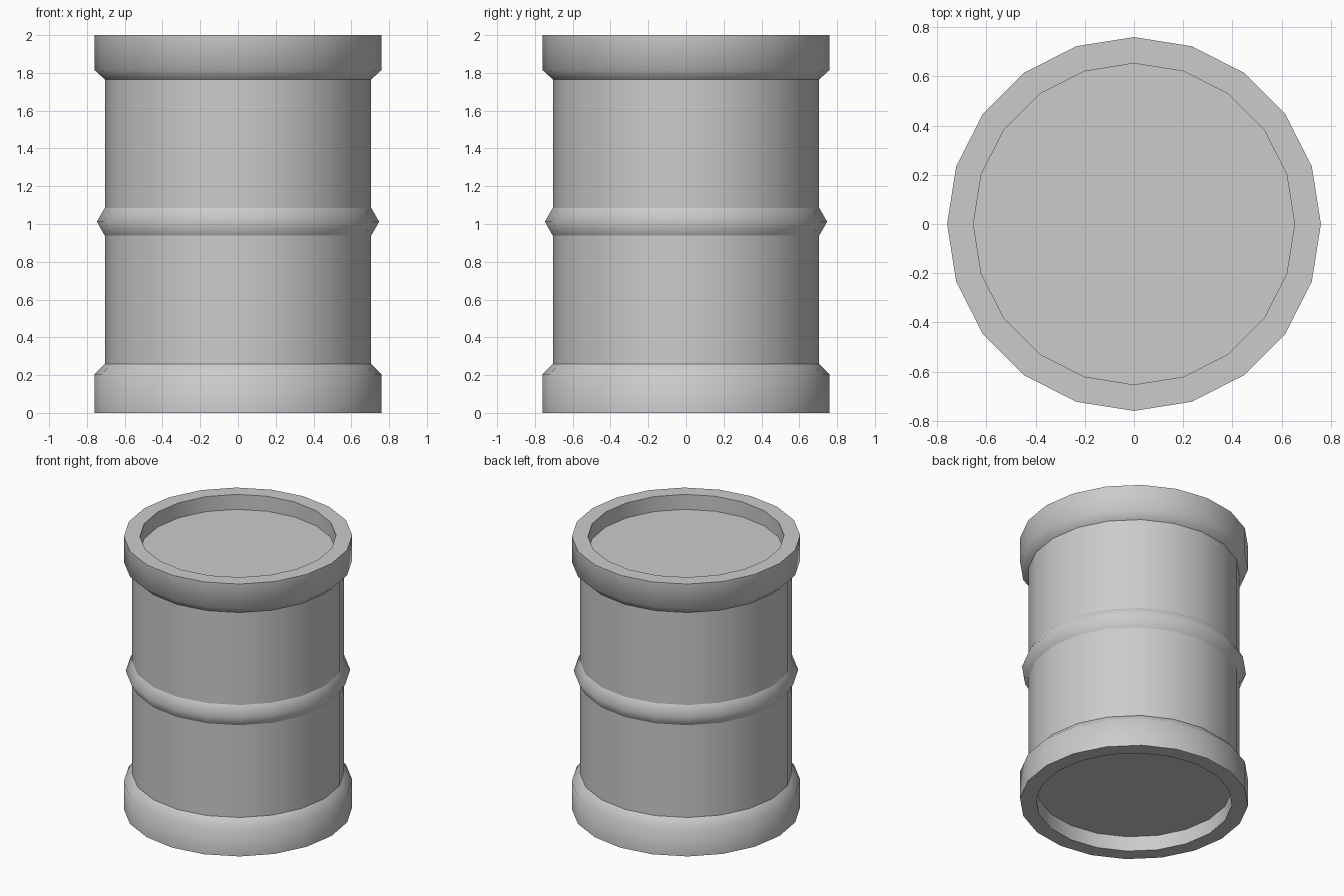
import bpy
import bmesh
import math

SIDES = 20
HEIGHT = 2.0
BODY = 0.705
LIP = 0.76
INNER = 0.653
BAND = 0.747

cube = bpy.data.objects.get("Cube")
if cube:
    bpy.data.objects.remove(cube, do_unlink=True)

grey = bpy.data.materials.new("steel grey")
grey.use_nodes = True
colour = (0.6, 0.6, 0.6, 1)
grey.diffuse_color = colour
grey.node_tree.nodes["Principled BSDF"].inputs["Base Color"].default_value = colour


def lathe(name, profile, cap_start=False, cap_end=False):
    """Turn a (radius, z) profile round the z axis, smooth except at sharp corners."""
    bm = bmesh.new()
    rings = []
    for radius, z in profile:
        angles = [math.tau * i / SIDES for i in range(SIDES)]
        rings.append([bm.verts.new((radius * math.cos(a), radius * math.sin(a), z))
                      for a in angles])
    for low, high in zip(rings, rings[1:]):
        for i in range(SIDES):
            j = (i + 1) % SIDES
            bm.faces.new((low[i], low[j], high[j], high[i]))
    if cap_start:
        bm.faces.new(rings[0][::-1])
    if cap_end:
        bm.faces.new(rings[-1])
    mesh = bpy.data.meshes.new(name)
    bm.to_mesh(mesh)
    bm.free()
    mesh.materials.append(grey)
    obj = bpy.data.objects.new(name, mesh)
    bpy.context.collection.objects.link(obj)
    bpy.ops.object.select_all(action="DESELECT")
    obj.select_set(True)
    bpy.context.view_layer.objects.active = obj
    bpy.ops.object.shade_smooth_by_angle(angle=math.radians(70))
    return obj


# Rims with chamfered undersides and recessed lids
rim = [(BODY, 1.765), (LIP, 1.815), (LIP, HEIGHT), (INNER, HEIGHT), (INNER, 1.89)]
lathe("top_rim", rim, cap_end=True)
base = [(r, HEIGHT - z) for r, z in reversed(rim)]
base[-1] = (BODY, 0.26)
base[-2] = (LIP, 0.205)
lathe("bottom_rim", base, cap_start=True)

# Straight drum walls and the raised band between them
lathe("lower_wall", [(BODY, 0.26), (BODY, 0.938)])
lathe("middle_band", [(BODY, 0.938), (BAND, 1.012), (BODY, 1.086)])
lathe("upper_wall", [(BODY, 1.086), (BODY, 1.765)])
